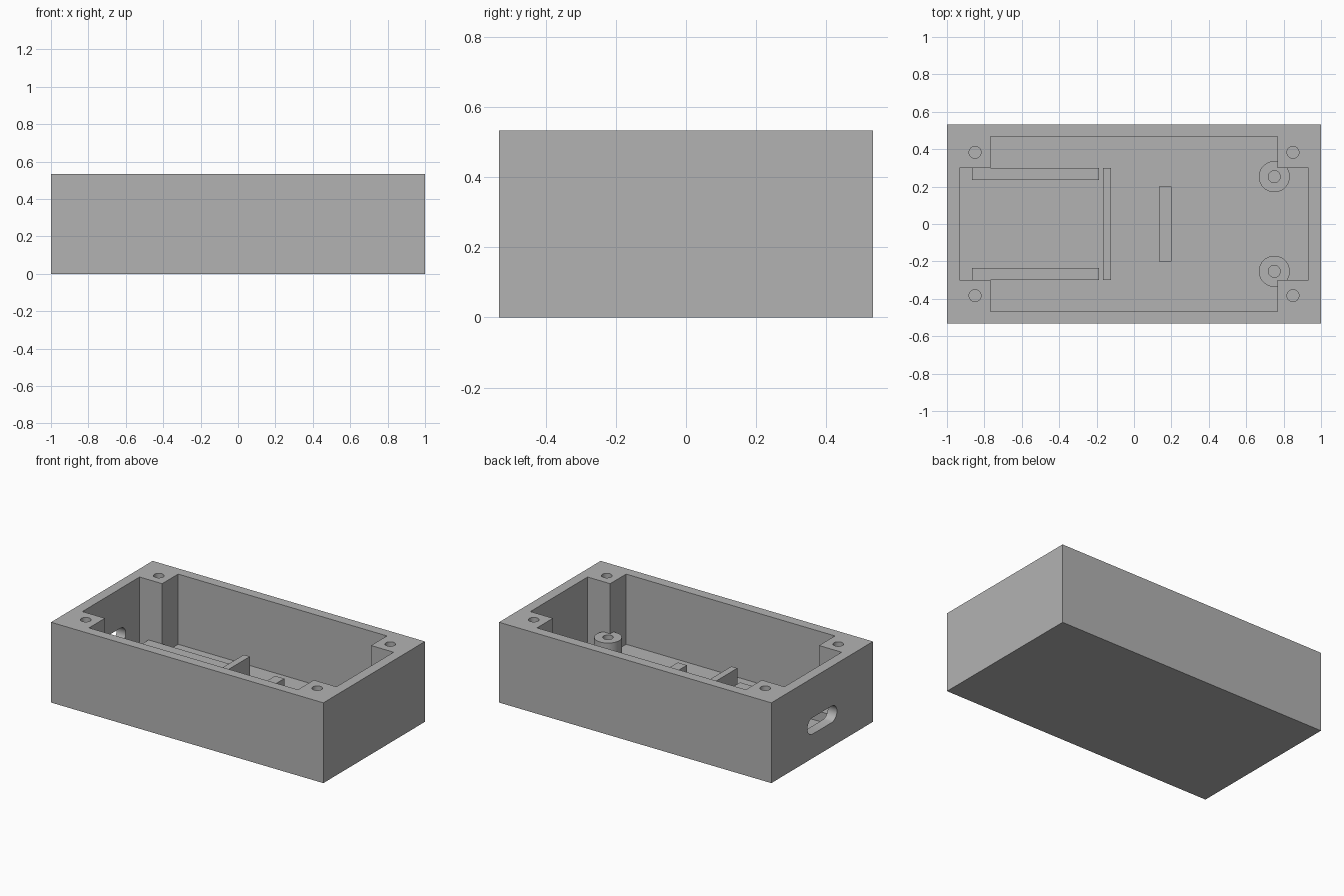
import bpy
from math import pi

cube = bpy.data.objects.get("Cube")
if cube:
    bpy.data.objects.remove(cube, do_unlink=True)

grey = bpy.data.materials.new("plain grey")
grey.use_nodes = True
grey.diffuse_color = (0.45, 0.45, 0.45, 1)
grey.node_tree.nodes["Principled BSDF"].inputs["Base Color"].default_value = grey.diffuse_color

HEIGHT, FLOOR = 0.533, 0.067


def finish(name):
    ob = bpy.context.object
    ob.name = name
    bpy.ops.object.transform_apply(location=False, rotation=True, scale=True)
    ob.data.materials.append(grey)
    return ob


def box(name, x, y, z):
    """Box from (min, max) ranges on each axis."""
    ranges = (x, y, z)
    bpy.ops.mesh.primitive_cube_add(size=1, location=[(a + b) / 2 for a, b in ranges])
    bpy.context.object.scale = [b - a for a, b in ranges]
    return finish(name)


def rod(name, radius, x, y, z0, z1):
    bpy.ops.mesh.primitive_cylinder_add(vertices=40, radius=radius, depth=z1 - z0,
                                        location=(x, y, (z0 + z1) / 2))
    return finish(name)


def cut(target, *cutters):
    """Subtract each cutter from the target, then discard it."""
    bpy.context.view_layer.objects.active = target
    for cutter in cutters:
        cutter.hide_render = True
        mod = target.modifiers.new("cut", "BOOLEAN")
        mod.operation, mod.solver, mod.object = "DIFFERENCE", "EXACT", cutter
        bpy.ops.object.modifier_apply(modifier=mod.name)
        bpy.data.objects.remove(cutter, do_unlink=True)


def smooth(ob):
    bpy.ops.object.select_all(action="DESELECT")
    ob.select_set(True)
    bpy.context.view_layer.objects.active = ob
    bpy.ops.object.shade_smooth_by_angle(angle=pi / 6)


# Case: open tray whose cross-shaped cavity leaves four solid corners
case = box("case", (-1, 1), (-0.533, 0.533), (0, HEIGHT))
cut(case,
    box("long_cavity", (-0.933, 0.933), (-0.3, 0.3), (FLOOR, 0.7)),
    box("wide_cavity", (-0.767, 0.767), (-0.467, 0.467), (FLOOR, 0.7)))

# Screw holes in the corners
for sx in (-1, 1):
    for sy in (-1, 1):
        cut(case, rod("screw_hole", 0.032, sx * 0.85, sy * 0.383, 0.2, 0.6))

# Rounded connector slot through the end wall
SLOT_Z, SLOT_R, SLOT_Y = 0.215, 0.055, 0.1
bpy.ops.mesh.primitive_cylinder_add(vertices=40, radius=SLOT_R, depth=0.2,
                                    location=(-0.98, 0, SLOT_Z), rotation=(0, pi / 2, 0))
slot = finish("slot_cutter")
for v in slot.data.vertices:
    if abs(v.co.y) > 1e-4:
        v.co.y += SLOT_Y if v.co.y > 0 else -SLOT_Y
cut(case, slot)
smooth(case)

# Board rails, stop bar and support rib on the floor
for side, sy in (("left", 1), ("right", -1)):
    box(side + "_rail", (-0.867, -0.187), sorted((sy * 0.235, sy * 0.3)), (FLOOR, 0.133))
box("stop_bar", (-0.167, -0.123), (-0.3, 0.3), (FLOOR, 0.222))
box("support_rib", (0.133, 0.2), (-0.2, 0.2), (FLOOR, 0.2))

# Screw posts
for side, sy in (("left", 1), ("right", -1)):
    post = rod(side + "_screw_post", 0.083, 0.75, sy * 0.253, FLOOR, 0.2)
    cut(post, rod("post_hole", 0.032, 0.75, sy * 0.253, 0, 0.3))
    smooth(post)
